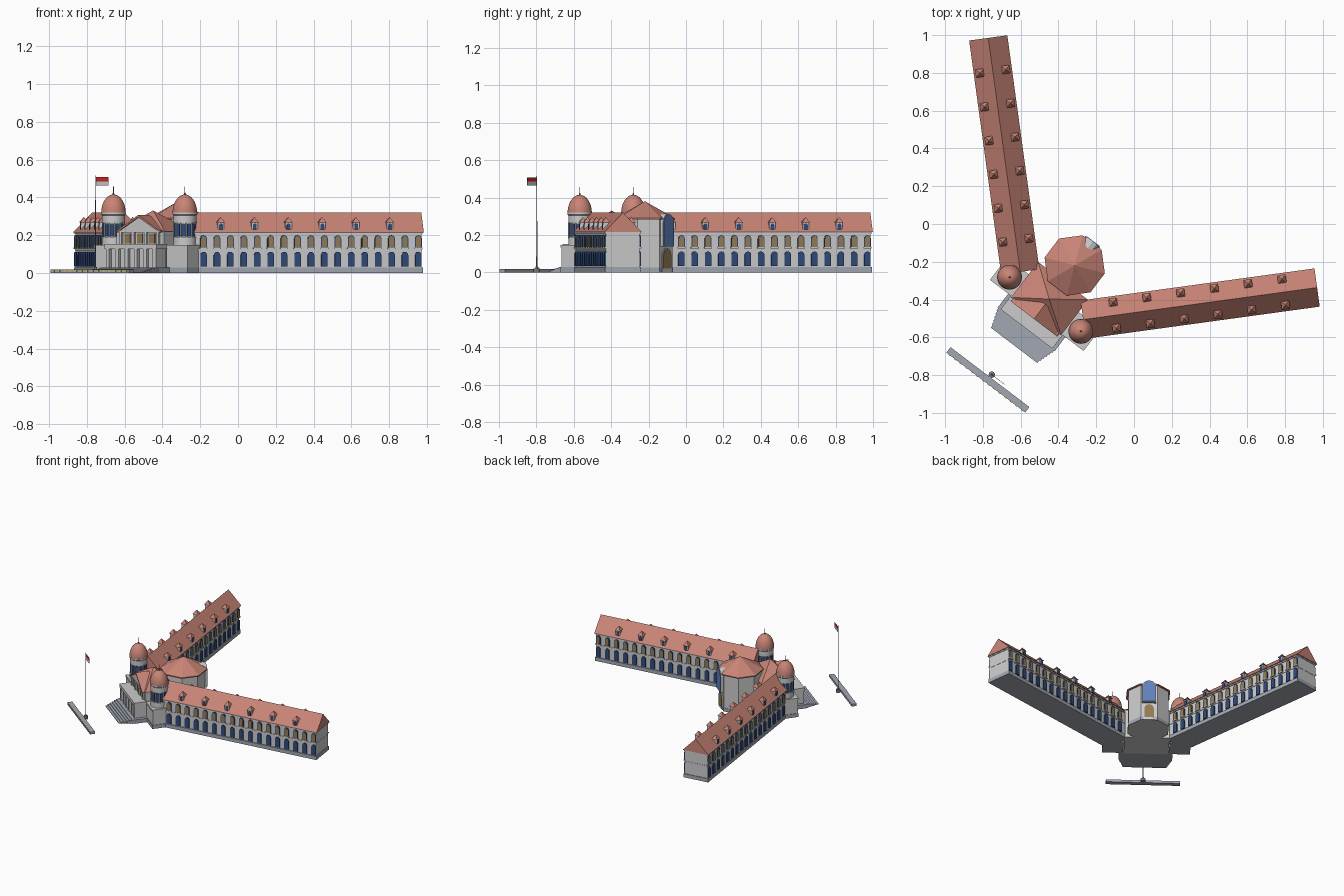
import bpy, bmesh
from math import radians, sin, cos, pi
from mathutils import Matrix, Vector

if "Cube" in bpy.data.objects:
    bpy.data.objects.remove(bpy.data.objects["Cube"])

T = lambda x, y, z=0: Matrix.Translation((x, y, z))
R = lambda deg: Matrix.Rotation(radians(deg), 4, 'Z')
# Building frame: local -y is the entrance side, set diagonally in the world
F = T(-0.47, -0.425) @ R(-37.2)

MATS = {}
COL = dict(roof=(0.58, 0.23, 0.18), blue=(0.03, 0.07, 0.2), tan=(0.3, 0.2, 0.09), stone=(0.36, 0.39, 0.45),
           red=(0.6, 0.02, 0.02), white=(0.85, 0.85, 0.85), yellow=(0.7, 0.5, 0.05), sky=(0.12, 0.22, 0.5),
           metal=(0.2, 0.2, 0.22))


def material(key):
    if key not in MATS:
        MATS[key] = bpy.data.materials.new(key)
        MATS[key].diffuse_color = (*COL[key], 1)
    return MATS[key]


class Part:
    """Collects primitives into one mesh object."""
    def __init__(self, name, mat=None):
        self.name, self.mat, self.bm = name, mat, bmesh.new()

    def loft(self, rings, M):
        vs = [[self.bm.verts.new(M @ Vector(p)) for p in r] for r in rings]
        n = len(vs[0])
        for a, b in zip(vs, vs[1:]):
            for i in range(n):
                j = (i + 1) % n
                self.bm.faces.new((a[i], a[j], b[j], b[i]))
        self.bm.faces.new(vs[0][::-1])
        self.bm.faces.new(vs[-1])
        return self

    def box(self, x0, x1, y0, y1, z0, z1, M=F):
        q = [(x0, y0), (x1, y0), (x1, y1), (x0, y1)]
        return self.loft([[(x, y, z) for x, y in q] for z in (z0, z1)], M)

    def prism(self, xz, y0, y1, M=F):
        return self.loft([[(x, y, z) for x, z in xz] for y in (y0, y1)], M)

    def arch(self, w, z0, z1, y0, y1, M=F):
        r = w / 2
        pts = [(-r, z0), (r, z0)] + [(r * cos(a * pi / 6), z1 - r + r * sin(a * pi / 6)) for a in range(7)]
        return self.prism(pts, y0, y1, M)

    def pyramid(self, x0, x1, y0, y1, z0, z1, M=F, apex=None):
        ax, ay = apex or ((x0 + x1) / 2, (y0 + y1) / 2)
        q = [(x0, y0), (x1, y0), (x1, y1), (x0, y1)]
        return self.loft([[(x, y, z0) for x, y in q],
                          [(ax + (x - ax) * .005, ay + (y - ay) * .005, z1) for x, y in q]], M)

    def lathe(self, prof, n, M=F, turn=0.0):
        return self.loft([[(r * cos(turn + 2 * pi * i / n), r * sin(turn + 2 * pi * i / n), z)
                           for i in range(n)] for r, z in prof], M)

    def done(self, smooth=False):
        bmesh.ops.recalc_face_normals(self.bm, faces=self.bm.faces)
        me = bpy.data.meshes.new(self.name)
        self.bm.to_mesh(me)
        ob = bpy.data.objects.new(self.name, me)
        bpy.context.collection.objects.link(ob)
        if self.mat:
            me.materials.append(material(self.mat))
        if smooth:
            bpy.ops.object.select_all(action='DESELECT')
            ob.select_set(True)
            bpy.context.view_layer.objects.active = ob
            bpy.ops.object.shade_smooth_by_angle(angle=radians(35))


# Two long wings with arcades and dormers
L = 1.25
for side, sx, ang in (("right", 1, 45), ("left", -1, 135)):
    W = F @ T(sx * 0.209, 0.057) @ R(ang)
    Part(side + "_wing_walls").box(0, L - .01, -.09, .09, .026, .217, W).box(0, L - .008, -.093, .093, .118, .126, W) \
        .box(0, L - .006, -.096, .096, .206, .217, W).done()
    Part(side + "_wing_plinth", "stone").box(0, L - .005, -.097, .097, 0, .028, W).done()
    roof = Part(side + "_wing_roof", "roof")
    roof.prism([(-.102, .215), (.102, .215), (0, .32)], 0, L, W @ R(-90)).done()
    low = Part(side + "_wing_lower_windows", "blue")
    frame = Part(side + "_wing_upper_window_frames", "blue")
    pane = Part(side + "_wing_upper_windows", "tan")
    sill = Part(side + "_wing_window_sills")
    body = Part(side + "_dormer_bodies")
    cap = Part(side + "_dormer_roofs", "roof")
    glass = Part(side + "_dormer_windows", "blue")
    for flip in (1, -1):
        for i in range(17):
            s = 1.222 - i * .0717
            M = W @ T(s, 0) @ R(0 if flip == 1 else 180)
            low.arch(.034, .034, .112, -.098, -.088, M)
            frame.arch(.036, .134, .2, -.097, -.088, M)
            pane.arch(.027, .136, .195, -.0985, -.088, M)
            sill.box(-.021, .021, -.1, -.088, .128, .135, M)
        for i in range(6):
            M = W @ T(.169 + .1805 * i, 0) @ R(0 if flip == 1 else 180)
            body.box(-.017, .017, -.086, -.048, .222, .268, M)
            cap.pyramid(-.022, .022, -.092, -.046, .266, .296, M)
            glass.arch(.02, .229, .262, -.0885, -.08, M)
    for p in (low, frame, pane, sill, body, cap, glass):
        p.done()

# Corner towers with domes
for side, sx in (("right", 1), ("left", -1)):
    C = F @ T(sx * .237, 0)
    Part(side + "_tower_base").box(-.07, .07, -.07, .07, .026, .135, C).box(-.074, .074, -.074, .074, .133, .147, C).done()
    Part(side + "_tower_plinth", "stone").box(-.074, .074, -.074, .074, 0, .028, C).done()
    Part(side + "_tower_drum").lathe([(.061, .14), (.061, .182), (.064, .182), (.064, .19), (.055, .19), (.055, .265),
                                      (.061, .265), (.061, .305), (.066, .31), (.066, .32)], 32, C).done(True)
    cols = Part(side + "_tower_columns")
    wins = Part(side + "_tower_windows", "blue")
    for k in range(12):
        M = C @ R(30 * k)
        wins.arch(.02, .192, .262, -.059, -.05, M)
        cols.lathe([(.004, .188), (.004, .267)], 8, M @ R(15) @ T(0, -.058))
    cols.done(True)
    wins.done()
    dome = [(.065 * cos(a * pi / 20), .318 + .097 * sin(a * pi / 20)) for a in range(10)] + [(.001, .415)]
    Part(side + "_tower_dome", "roof").lathe(dome, 32, C).done(True)
    Part(side + "_tower_finial", "metal").lathe([(.005, .41), (.005, .42), (.002, .425), (.0015, .457)], 8, C).done()

# Central block with hipped roof
Part("central_block").box(-.158, .158, -.078, .15, 0, .225).done()
Part("central_roof", "roof").pyramid(-.166, .166, -.08, .156, .22, .33, F, (0, .035)).done()

# Entrance gable above the portico
Part("gable_wall").prism([(-.14, .22), (.14, .22), (0, .297)], -.088, -.02).box(-.145, .145, -.092, -.07, .214, .224).done()
Part("gable_roof", "roof").prism([(-.155, .217), (-.138, .217), (0, .295), (.138, .217), (.155, .217), (0, .306)],
                                 -.098, .0).done()
gw = Part("gable_windows", "tan")
gp = Part("gable_pilasters")
for i in range(3):
    gw.box(-.018 + (i - 1) * .082, .018 + (i - 1) * .082, -.084, -.07, .155, .208)
for i in range(4):
    gp.box(-.13 + i * .082, -.114 + i * .082, -.09, -.07, .148, .216)
gw.done()
gp.done()

# Portico with pillars and flat top
Part("portico_body").box(-.165, .165, -.142, -.07, .02, .13).done()
Part("portico_top").box(-.172, .172, -.164, -.07, .128, .152).done()
pil = Part("portico_pillars")
for i in range(6):
    x = -.155 + i * .062
    pil.box(x - .011, x + .011, -.16, -.13, .026, .13)
pil.done()
Part("portico_floor", "stone").box(-.19, .19, -.168, -.06, 0, .03).done()

# Front steps
steps = Part("front_steps", "stone")
for i in range(6):
    w = .155 + .006 * i
    steps.box(-w, w, -.273 + .018 * i, -.16, 0, .005 * (i + 1))
steps.done()

# Octagonal hall at the back
D = F @ T(0, .258)
Part("hall_walls").lathe([(.152, 0), (.152, .29)], 8, D, pi / 8).done()
Part("hall_plinth", "stone").lathe([(.155, 0), (.155, .026)], 8, D, pi / 8).done()
Part("hall_roof", "roof").lathe([(.165, .282), (.165, .29), (.001, .38)], 8, D, pi / 8).done()
Part("hall_window_frame").arch(.098, .138, .314, .1, .158, D).done()
Part("hall_window", "sky").arch(.086, .142, .309, .12, .162, D).done()
Part("hall_door", "tan").arch(.066, .02, .124, .12, .15, D).done()
Part("hall_door_frame").arch(.08, .0, .131, .12, .147, D).done()

# Kerb with small yellow markers, flagpole and flag
Part("front_kerb", "stone").box(-.262, .262, -.52, -.484, 0, .018).done()
marks = Part("kerb_markers", "yellow")
for i in range(14):
    x = -.24 + i * .037
    marks.box(x - .006, x + .006, -.523, -.519, .006, .016)
marks.done()
P = F @ T(0, -.468)
Part("flagpole", "metal").lathe([(.017, 0), (.017, .02), (.008, .022), (.008, .03), (.003, .032), (.002, .515)], 12, P).done()
Part("flag_upper", "red").box(.002, .085, -.001, .001, .485, .507, P).done()
Part("flag_lower", "white").box(.002, .085, -.001, .001, .464, .485, P).done()

for m in bpy.data.materials:
    if m.users and not m.is_grease_pencil:
        m.use_nodes = True
        m.node_tree.nodes["Principled BSDF"].inputs["Base Color"].default_value = m.diffuse_color
